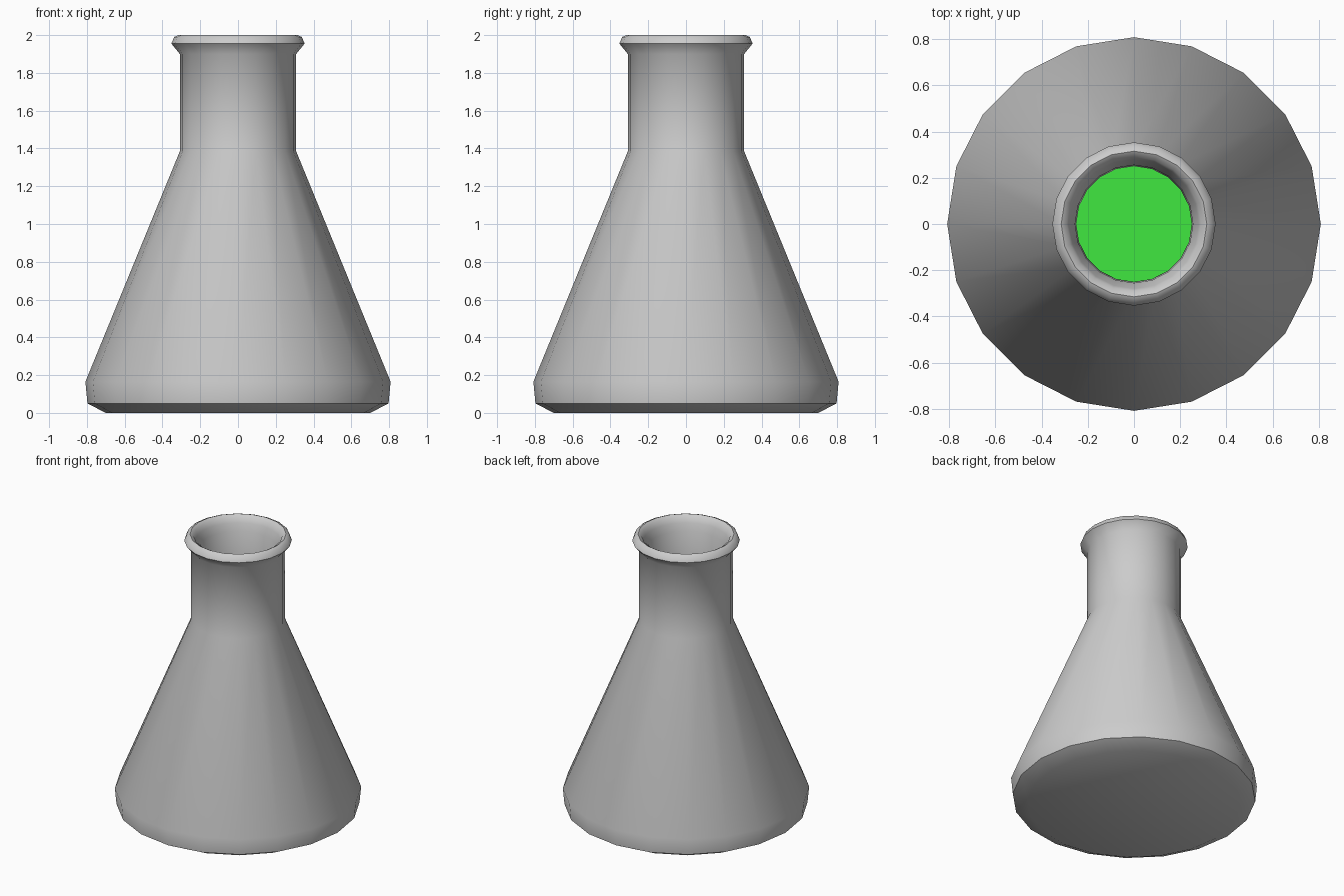
import bpy, bmesh, math

if "Cube" in bpy.data.objects:
    bpy.data.objects.remove(bpy.data.objects["Cube"])

SIDES = 20


def lathe(name, profile):
    """Spin an (r, z) profile around z; r = 0 ends close on the axis."""
    bm = bmesh.new()
    verts = [bm.verts.new((r, 0, z)) for r, z in profile]
    edges = [bm.edges.new(pair) for pair in zip(verts, verts[1:])]
    bmesh.ops.spin(bm, geom=verts + edges, cent=(0, 0, 0), axis=(0, 0, 1),
                   angle=2 * math.pi, steps=SIDES, use_duplicate=False)
    bmesh.ops.remove_doubles(bm, verts=bm.verts, dist=1e-4)
    bmesh.ops.recalc_face_normals(bm, faces=bm.faces)
    mesh = bpy.data.meshes.new(name)
    bm.to_mesh(mesh)
    bm.free()
    obj = bpy.data.objects.new(name, mesh)
    bpy.context.collection.objects.link(obj)
    bpy.ops.object.select_all(action='DESELECT')
    obj.select_set(True)
    bpy.context.view_layer.objects.active = obj
    bpy.ops.object.shade_smooth_by_angle(angle=math.radians(50))
    return obj


# Hollow glass: outside from the base up, over the lip, down the inside
lathe("flask_glass", [
    (0, 0), (0.70, 0), (0.797, 0.05), (0.808, 0.165),
    (0.308, 1.385), (0.308, 1.90),
    (0.353, 1.955), (0.338, 1.99), (0.315, 2.0), (0.29, 1.985),
    (0.28, 1.95), (0.255, 1.90), (0.25, 1.375),
    (0.755, 0.155), (0.745, 0.08), (0.68, 0.05), (0, 0.05),
])

# Green liquid filling the lower body
level = 0.8
top_radius = 0.755 - (level - 0.155) * (0.755 - 0.25) / (1.375 - 0.155)
liquid = lathe("liquid", [
    (0, 0.055), (0.675, 0.055), (0.74, 0.083), (0.75, 0.155),
    (top_radius - 0.005, level), (0, level),
])
green = bpy.data.materials.new("green_liquid")
green.diffuse_color = (0.05, 0.8, 0.05, 1)
green.use_nodes = True
green.node_tree.nodes["Principled BSDF"].inputs["Base Color"].default_value = green.diffuse_color
liquid.data.materials.append(green)
